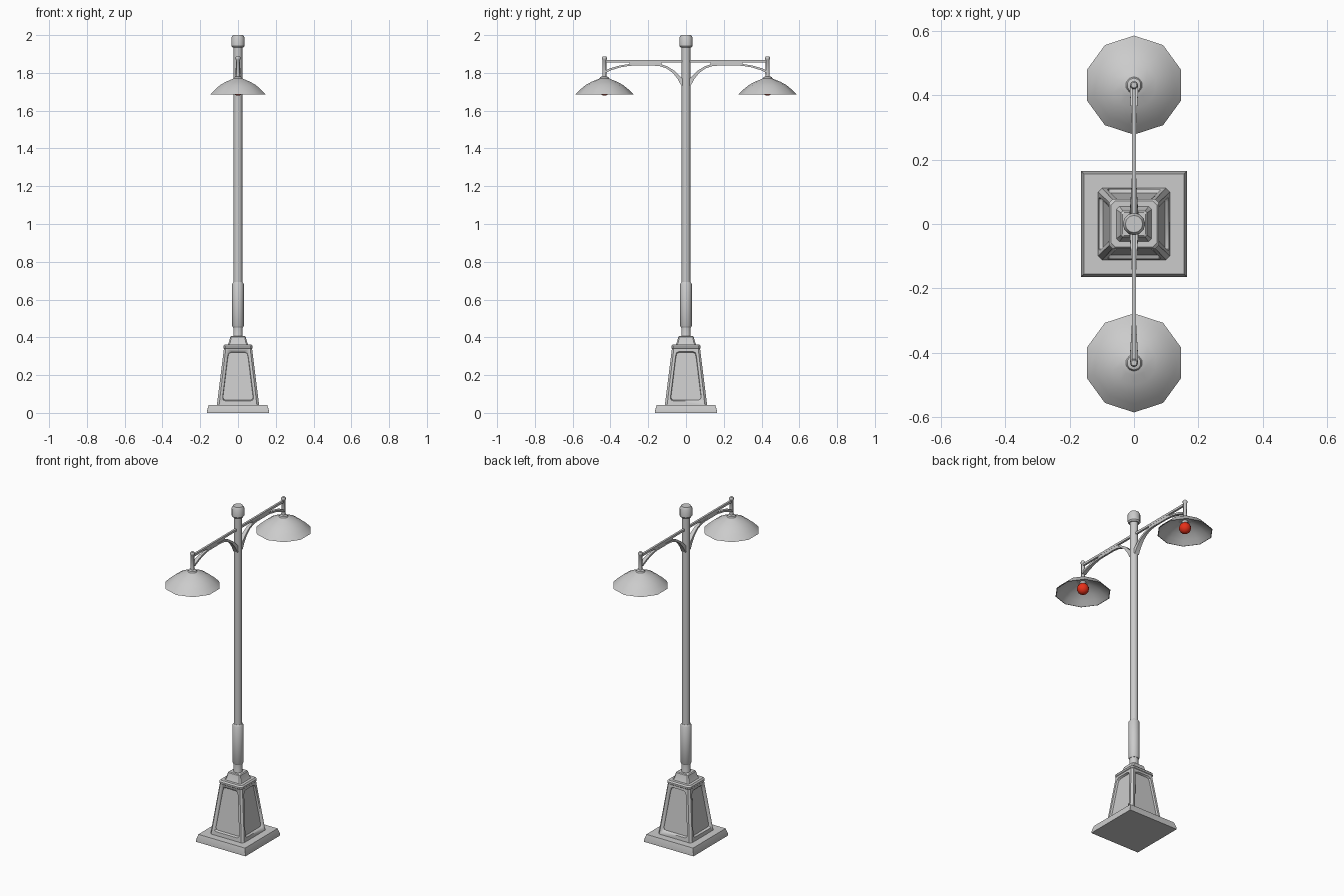
import bpy, bmesh, math
from mathutils import Vector, Matrix

if "Cube" in bpy.data.objects:
    bpy.data.objects.remove(bpy.data.objects["Cube"])


def loft(name, strips, angle=35):
    """Skin each list of rings (same point count) into a capped solid."""
    bm = bmesh.new()
    for rings in strips:
        rows = [[bm.verts.new(p) for p in ring] for ring in rings]
        n = len(rows[0])
        for a, b in zip(rows, rows[1:]):
            for i in range(n):
                j = (i + 1) % n
                bm.faces.new((a[i], a[j], b[j], b[i]))
        bm.faces.new(rows[0])
        bm.faces.new(rows[-1])
    bmesh.ops.recalc_face_normals(bm, faces=bm.faces)
    me = bpy.data.meshes.new(name)
    bm.to_mesh(me)
    bm.free()
    me.shade_smooth()
    me.set_sharp_from_angle(angle=math.radians(angle))
    ob = bpy.data.objects.new(name, me)
    bpy.context.collection.objects.link(ob)
    return ob


def lathe(name, profile, sides=12, y=0.0, angle=35):
    rings = []
    for r, z in profile:
        rings.append([(r * math.cos(math.pi / 2 + math.tau * i / sides),
                       y + r * math.sin(math.pi / 2 + math.tau * i / sides), z)
                      for i in range(sides)])
    return loft(name, [rings], angle)


def square(name, profile, angle=20):
    """Stack of square sections (half width, corner chamfer, z)."""
    rings = []
    for h, c, z in profile:
        k = h - c
        rings.append([(k, -h, z), (h, -k, z), (h, k, z), (k, h, z),
                      (-k, h, z), (-h, k, z), (-h, -k, z), (-k, -h, z)])
    return loft(name, [rings], angle)


# Square base
square("plinth", [(.165, .0005, 0), (.165, .0005, .008), (.155, .0005, .043)])
body = square("pedestal", [(.112, .012, .04), (.074, .01, .345)])
square("pedestal_cap", [(.071, .01, .336), (.078, .012, .343), (.078, .012, .353),
                        (.071, .012, .361), (.054, .008, .361), (.049, .008, .372),
                        (.041, .006, .402), (.036, .006, .406)])

# Recessed panels in the four pedestal sides
half = [(.070, .064), (.079, .068), (.083, .078), (.055, .303), (.050, .319), (.036, .326)]
outline = half + [(-x, z) for x, z in reversed(half)]


def panel_ring(scale, depth, turn):
    ring = []
    for x, z in outline:
        z = .195 + (z - .195) * scale
        face = .112 - (z - .04) * (.038 / .305)
        ring.append(turn @ Vector((x * scale, -face + depth, z)))
    return ring


strips = []
for q in range(4):
    turn = Matrix.Rotation(q * math.pi / 2, 3, 'Z')
    strips.append([panel_ring(1.03, -.01, turn), panel_ring(.96, .012, turn)])
cutter = loft("panel_cutter", strips)
cutter.hide_render = True
cutter.display_type = 'WIRE'
mod = body.modifiers.new("panels", 'BOOLEAN')
mod.operation = 'DIFFERENCE'
mod.solver = 'EXACT'
mod.object = cutter

# Post
lathe("post_neck", [(.027, .40), (.024, .41), (.024, .46)])
lathe("post_sleeve", [(.026, .453), (.031, .461), (.031, .682), (.024, .693)])
lathe("post", [(.023, .68), (.023, 1.945)])
lathe("post_cap", [(.029, 1.934), (.035, 1.942), (.035, 1.986), (.027, 2.0)])

red = bpy.data.materials.new("bulb_red")
red.diffuse_color = (.8, .03, .01, 1)
red.use_nodes = True
red.node_tree.nodes["Principled BSDF"].inputs["Base Color"].default_value = red.diffuse_color

# Curved brace: y, z, half thickness, half width
brace = [(.012, 1.738, .014, .014), (.035, 1.772, .010, .013), (.065, 1.805, .007, .011),
         (.10, 1.829, .006, .009), (.14, 1.842, .006, .007), (.22, 1.847, .005, .005),
         (.30, 1.842, .005, .006), (.35, 1.834, .005, .009), (.40, 1.819, .006, .012),
         (.428, 1.806, .006, .013)]


def box_ring(y, z0, z1, w):
    return [(-w, y, z0), (w, y, z0), (w, y, z1), (-w, y, z1)]


LAMP = .432
for side, s in (("back", 1), ("front", -1)):
    # Bracket arm
    loft(side + "_arm_bar", [[box_ring(s * .015, 1.856, 1.869, .006),
                              box_ring(s * LAMP, 1.856, 1.869, .006)]])
    loft(side + "_arm_web", [[box_ring(s * .13, 1.838, 1.867, .005),
                              box_ring(s * .30, 1.838, 1.867, .005)]])
    rings = []
    for i, (y, z, t, w) in enumerate(brace):
        a, b = brace[max(i - 1, 0)], brace[min(i + 1, len(brace) - 1)]
        d = Vector((b[0] - a[0], b[1] - a[1])).normalized() * t
        rings.append([(-w, s * (y + d.y), z - d.x), (w, s * (y + d.y), z - d.x),
                      (w, s * (y - d.y), z + d.x), (-w, s * (y - d.y), z + d.x)])
    loft(side + "_arm_brace", [rings])

    # Lamp stem, collar, shade and bulb
    y = s * LAMP
    lathe(side + "_lamp_stem", [(.012, 1.76), (.010, 1.80), (.010, 1.868), (.013, 1.872),
                                (.013, 1.882), (.009, 1.887)], 8, y, 50)
    lathe(side + "_lamp_collar", [(.036, 1.755), (.027, 1.768), (.022, 1.778), (.012, 1.781)],
          10, y, 40)
    lathe(side + "_lamp_shade",
          [(.022, 1.772), (.040, 1.764), (.070, 1.752), (.100, 1.735), (.128, 1.712),
           (.154, 1.686), (.150, 1.685), (.124, 1.708), (.097, 1.729), (.068, 1.745),
           (.038, 1.757), (.020, 1.763)], 10, y, 40)
    lathe(side + "_lamp_socket", [(.016, 1.735), (.016, 1.765)], 10, y, 40)
    bpy.ops.mesh.primitive_uv_sphere_add(segments=16, ring_count=10, radius=.033,
                                         location=(0, y, 1.713))
    bulb = bpy.context.object
    bulb.name = side + "_bulb"
    bulb.data.shade_smooth()
    bulb.data.materials.append(red)
